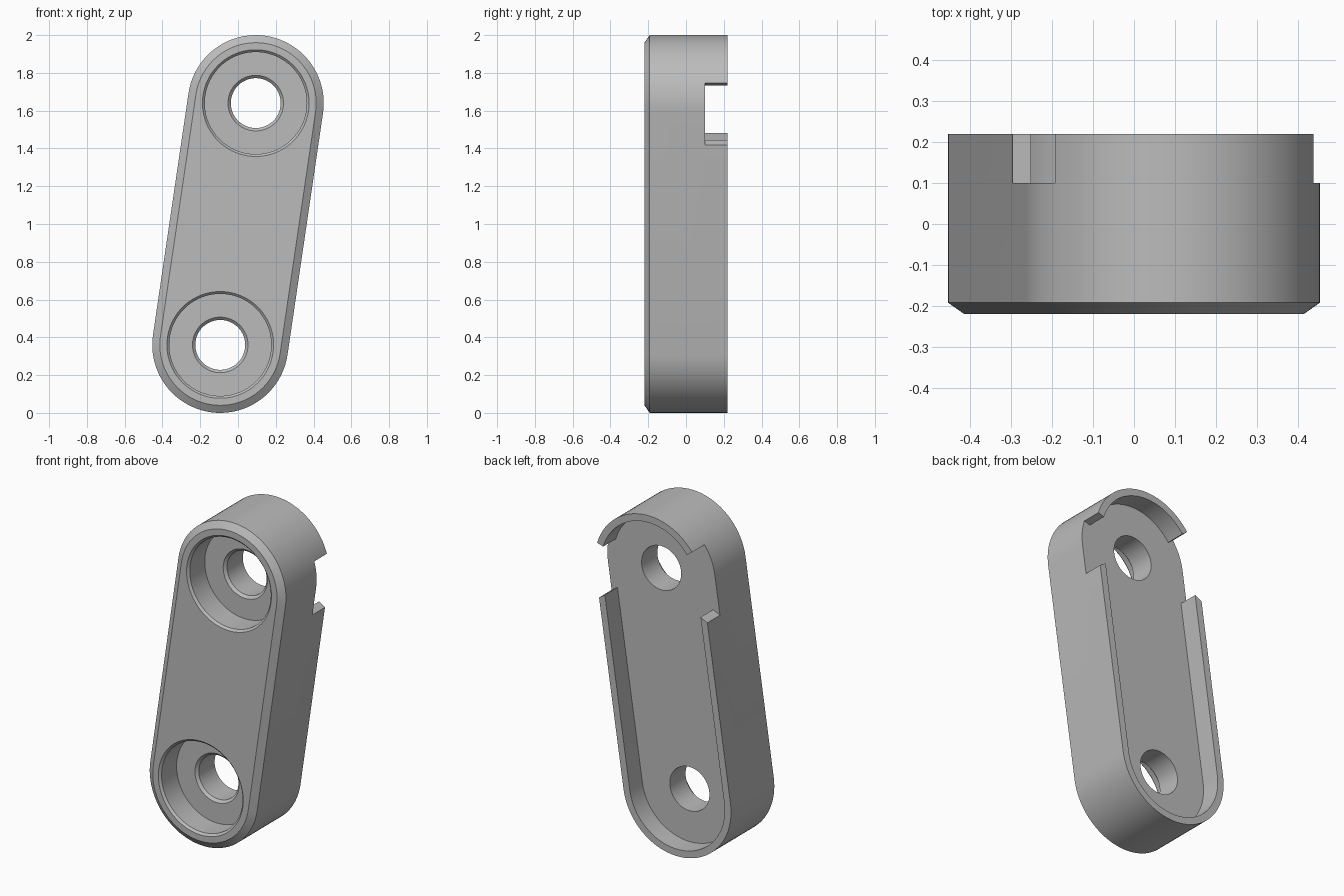
import bpy, bmesh
from math import sin, cos, pi, radians, atan2

if "Cube" in bpy.data.objects:
    bpy.data.objects.remove(bpy.data.objects["Cube"], do_unlink=True)

# Link proportions
X, Z_TOP, Z_LOW, R = 0.094, 1.64, 0.36, 0.36
FRONT, BACK, FLOOR = -0.22, 0.22, 0.10
WALL = 0.042
TILT = atan2(2 * X, Z_TOP - Z_LOW)
SEG = 40

grey = bpy.data.materials.new("plain grey")
grey.use_nodes = True
colour = (0.5, 0.5, 0.5, 1)
grey.diffuse_color = colour
grey.node_tree.nodes["Principled BSDF"].inputs["Base Color"].default_value = colour


def capsule(r):
    """Outline of the tilted link, two half circles joined by straight sides."""
    pts = []
    for cx, cz, start in ((X, Z_TOP, -TILT), (-X, Z_LOW, pi - TILT)):
        for i in range(SEG + 1):
            a = start + pi * i / SEG
            pts.append((cx + r * cos(a), cz + r * sin(a)))
    return pts


def circle(cx, cz, r):
    n = SEG * 2
    return [(cx + r * cos(2 * pi * i / n), cz + r * sin(2 * pi * i / n)) for i in range(n)]


def loft(name, sections):
    """Join (outline, y) sections into a closed solid."""
    bm = bmesh.new()
    rings = [[bm.verts.new((x, y, z)) for x, z in outline] for outline, y in sections]
    for a, b in zip(rings, rings[1:]):
        for i in range(len(a)):
            j = (i + 1) % len(a)
            bm.faces.new((a[i], a[j], b[j], b[i]))
    bm.faces.new(rings[0])
    bm.faces.new(rings[-1])
    bmesh.ops.recalc_face_normals(bm, faces=bm.faces)
    mesh = bpy.data.meshes.new(name)
    bm.to_mesh(mesh)
    bm.free()
    mesh.materials.append(grey)
    obj = bpy.data.objects.new(name, mesh)
    bpy.context.collection.objects.link(obj)
    return obj


# Body: chamfered front, straight sides, thin rim around a back pocket
body = loft("link_body", [
    (capsule(R - 0.04), FRONT),
    (capsule(R), FRONT + 0.028),
    (capsule(R), BACK),
    (capsule(R - WALL), BACK),
    (capsule(R - WALL), FLOOR),
])

cutters = []

# Stepped bores: chamfered counterbore, then chamfered through hole
bore = [(0.3125, FRONT - 0.03), (0.27, FRONT + 0.0125), (0.27, -0.065),
        (0.147, -0.065), (0.132, -0.05), (0.132, BACK)]
for label, cx, cz in (("upper", X, Z_TOP), ("lower", -X, Z_LOW)):
    cutters.append(loft(label + "_bore_cutter", [(circle(cx, cz, r), y) for r, y in bore]))

# Rim notches: wedges spreading from the upper hole centre
for label, a0, a1 in (("left", -33.7, 17), ("right", 143, 204.8)):
    wedge = [(X + r * cos(radians(a)), Z_TOP + r * sin(radians(a)))
             for r, a in ((0.2, a0), (0.7, a0), (0.7, a1), (0.2, a1))]
    cutters.append(loft(label + "_notch_cutter", [(wedge, FLOOR), (wedge, BACK + 0.1)]))

for cutter in cutters:
    mod = body.modifiers.new(cutter.name, "BOOLEAN")
    mod.operation = "DIFFERENCE"
    mod.solver = "EXACT"
    mod.object = cutter
    cutter.hide_render = True

# Bake the cuts and drop the cutters
bpy.context.view_layer.update()
graph = bpy.context.evaluated_depsgraph_get()
result = bpy.data.meshes.new_from_object(body.evaluated_get(graph))
body.modifiers.clear()
body.data = result
for cutter in cutters:
    bpy.data.objects.remove(cutter, do_unlink=True)

# Smooth the round walls, keep the edges crisp
for o in bpy.context.selected_objects:
    o.select_set(False)
body.select_set(True)
bpy.context.view_layer.objects.active = body
bpy.ops.object.shade_smooth_by_angle(angle=radians(20))
